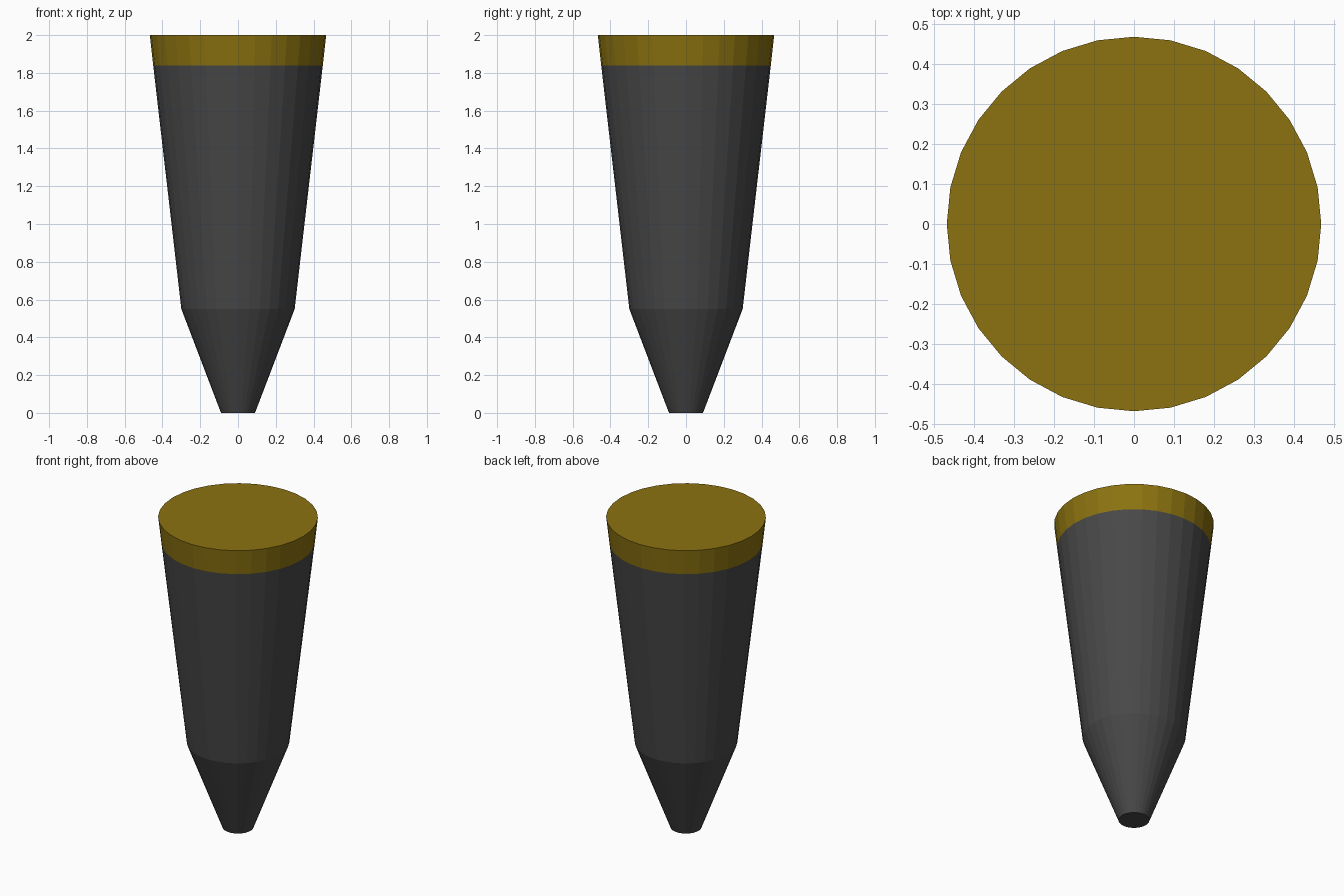
import bpy, bmesh
from math import cos, sin, tau

if "Cube" in bpy.data.objects:
    bpy.data.objects.remove(bpy.data.objects["Cube"])

SIDES = 32


def material(name, colour):
    mat = bpy.data.materials.new(name)
    mat.diffuse_color = (*colour, 1.0)
    mat.use_nodes = True
    mat.node_tree.nodes["Principled BSDF"].inputs["Base Color"].default_value = mat.diffuse_color
    return mat


def turned(name, profile, mat, cap_bottom=False, cap_top=False):
    """Flat-faced turned part from (radius, height) pairs, bottom to top."""
    bm = bmesh.new()
    rings = [[bm.verts.new((r * cos(tau * i / SIDES), r * sin(tau * i / SIDES), z))
              for i in range(SIDES)] for r, z in profile]
    for low, high in zip(rings, rings[1:]):
        for i in range(SIDES):
            j = (i + 1) % SIDES
            bm.faces.new((low[i], low[j], high[j], high[i]))
    if cap_bottom:
        bm.faces.new(rings[0][::-1])
    if cap_top:
        bm.faces.new(rings[-1])
    mesh = bpy.data.meshes.new(name)
    bm.to_mesh(mesh)
    bm.free()
    mesh.materials.append(mat)
    obj = bpy.data.objects.new(name, mesh)
    bpy.context.collection.objects.link(obj)
    return obj


dark = material("dark_grey", (0.065, 0.065, 0.065))
gold = material("dark_gold", (0.26, 0.17, 0.005))

# Tapered body with a blunt conical tip
turned("body", [(0.09, 0.0), (0.30, 0.55), (0.449, 1.84)], dark, cap_bottom=True)

# Gold band closing the wide end
turned("end_cap", [(0.449, 1.84), (0.467, 2.0)], gold, cap_top=True)
